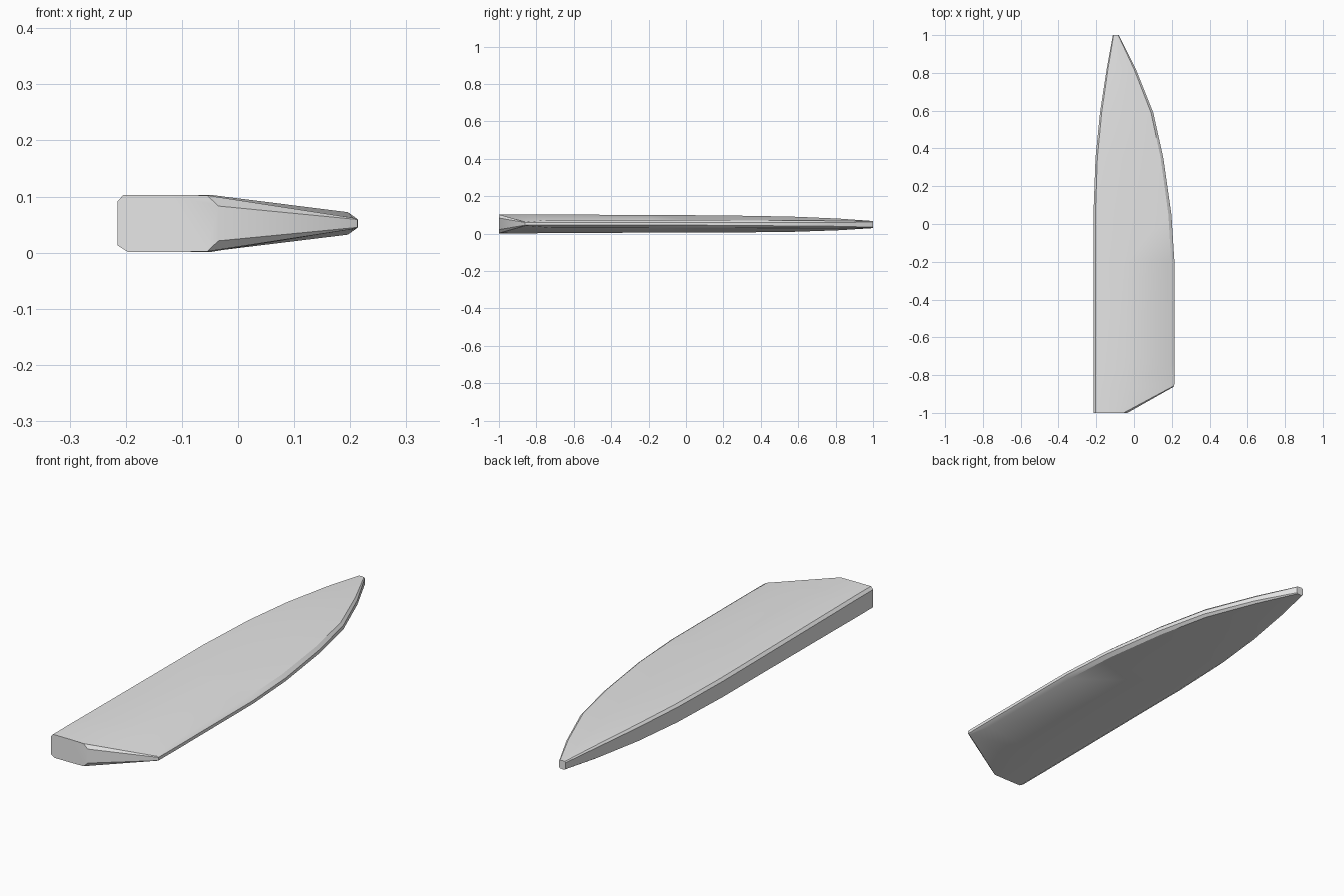
import bpy
import bmesh

cube = bpy.data.objects.get("Cube")
if cube:
    bpy.data.objects.remove(cube, do_unlink=True)

grey = bpy.data.materials.new("plain_grey")
grey.use_nodes = True
grey.diffuse_color = (0.8, 0.8, 0.8, 1)
grey.node_tree.nodes["Principled BSDF"].inputs["Base Color"].default_value = (0.8, 0.8, 0.8, 1)

# Stations along the blade: y, left x, crest x, right x, half thickness,
# rim inset, rim shoulder half height, rim edge half height
STATIONS = [
    (-1.00, -.215, -.12, -.035, .051, .020, .050, .031),
    (-.86, -.215, -.05, .213, .051, .008, .010, .007),
    (-.74, -.215, -.05, .214, .050, .018, .020, .007),
    (-.20, -.215, -.05, .214, .047, .018, .020, .007),
    (.05, -.215, -.05, .198, .046, .016, .020, .007),
    (.35, -.204, -.06, .155, .044, .014, .020, .008),
    (.59, -.180, -.07, .102, .040, .012, .020, .009),
    (.82, -.145, -.08, .010, .031, .010, .019, .010),
    (1.00, -.112, -.095, -.080, .019, .004, .018, .014),
]


def section(y, left, crest, right, half, inset, shoulder, edge):
    """Closed blade section: thick bevelled spine, thin bevelled rim."""
    mid = .052 - .004 * max(0, y)
    bevel = min(.012, half * .25)
    points = [
        (left, -half + bevel), (left, half - bevel),
        (left + bevel * .9, half), (crest, half),
        (right - inset, shoulder), (right, edge),
        (right, -edge), (right - inset, -shoulder),
        (crest, -half), (left + bevel * 1.6, -half),
    ]
    return [(x, y, max(0, mid + z)) for x, z in points]


# Loft the sections into one solid blade
bm = bmesh.new()
rings = [[bm.verts.new(p) for p in section(*s)] for s in STATIONS]
for a, b in zip(rings, rings[1:]):
    for i in range(len(a)):
        j = (i + 1) % len(a)
        bm.faces.new((a[i], a[j], b[j], b[i]))
bm.faces.new(rings[0])
bm.faces.new(rings[-1])
bmesh.ops.recalc_face_normals(bm, faces=bm.faces)

mesh = bpy.data.meshes.new("tapered_blade")
bm.to_mesh(mesh)
bm.free()
mesh.materials.append(grey)
blade = bpy.data.objects.new("tapered_blade", mesh)
bpy.context.collection.objects.link(blade)

# Smooth the broad surfaces and keep the bevels sharp
bpy.ops.object.select_all(action="DESELECT")
blade.select_set(True)
bpy.context.view_layer.objects.active = blade
bpy.ops.object.shade_smooth_by_angle(angle=.52)
